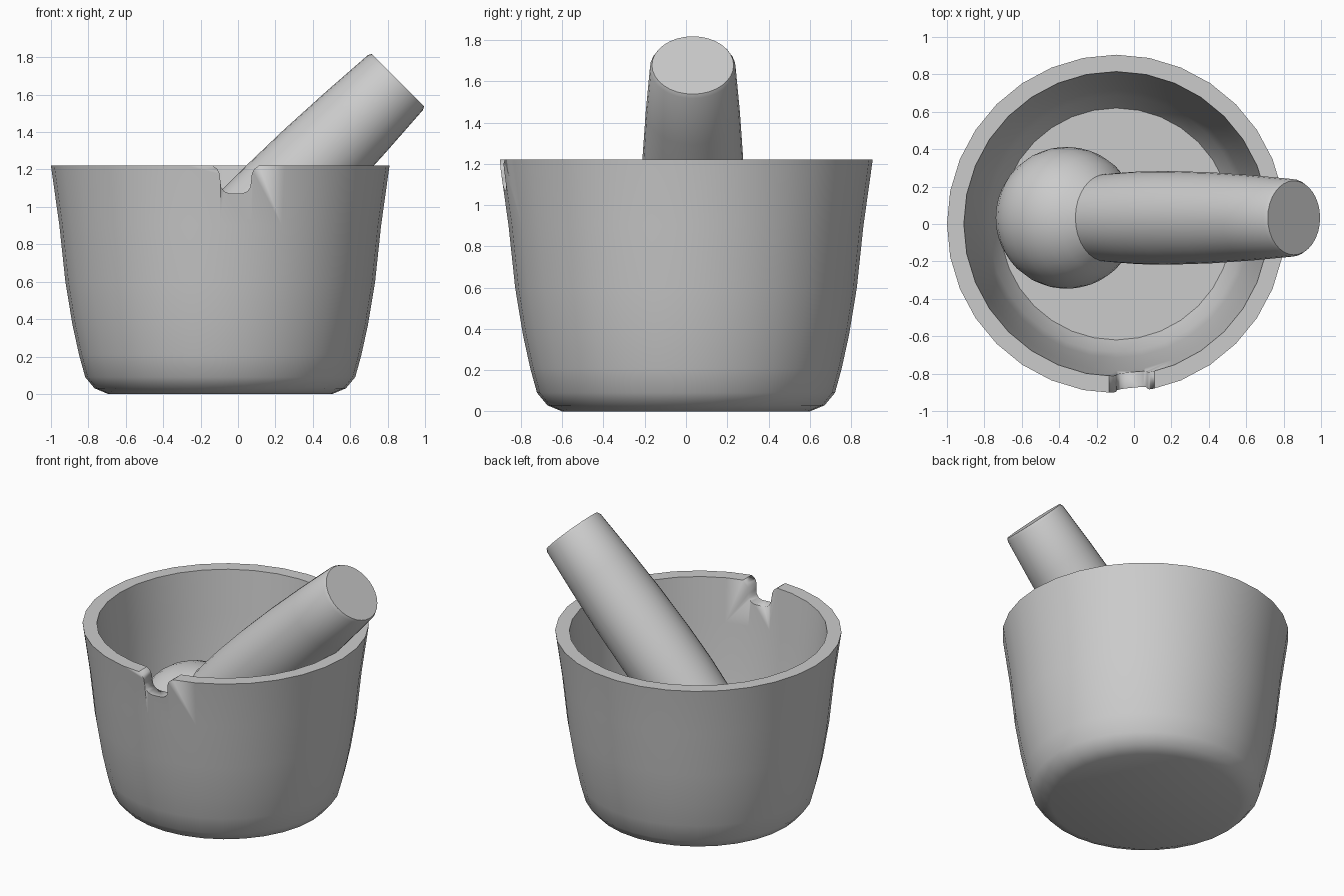
import bpy, bmesh, math
from mathutils import Vector

if "Cube" in bpy.data.objects:
    bpy.data.objects.remove(bpy.data.objects["Cube"])


def make_object(name, bm, angle=35):
    bmesh.ops.recalc_face_normals(bm, faces=bm.faces[:])
    me = bpy.data.meshes.new(name)
    bm.to_mesh(me)
    bm.free()
    ob = bpy.data.objects.new(name, me)
    bpy.context.collection.objects.link(ob)
    if angle:
        bpy.ops.object.select_all(action='DESELECT')
        ob.select_set(True)
        bpy.context.view_layer.objects.active = ob
        bpy.ops.object.shade_smooth_by_angle(angle=math.radians(angle))
    return ob


def lathe(profile, sides):
    # Profile of (radius, height); radius 0 becomes a single pole vertex
    bm = bmesh.new()
    rings = []
    for r, z in profile:
        if r == 0:
            rings.append([bm.verts.new((0, 0, z))] * sides)
        else:
            rings.append([bm.verts.new((r * math.cos(a), r * math.sin(a), z))
                          for a in (2 * math.pi * i / sides for i in range(sides))])
    for lo, hi in zip(rings, rings[1:]):
        for i in range(sides):
            j = (i + 1) % sides
            bm.faces.new(list(dict.fromkeys((lo[i], lo[j], hi[j], hi[i]))))
    return bm


# Bowl: outer wall, flat rim, inner wall, flat floor
bowl = make_object("mortar_bowl", lathe([
    (0, 0), (0.60, 0.0), (0.672, 0.03), (0.722, 0.09), (0.755, 0.21),
    (0.79, 0.37), (0.828, 0.60), (0.86, 0.90), (0.905, 1.22),
    (0.815, 1.22), (0.785, 0.92), (0.755, 0.62), (0.715, 0.36),
    (0.685, 0.21), (0.62, 0.10), (0, 0.10)], 32))
bowl.location = (-0.095, 0, 0)

# Pouring notch cutter: rounded bottom and flared lip, extruded through the front
half = [(0.035, 1.072), (0.062, 1.083), (0.078, 1.105), (0.082, 1.135),
        (0.086, 1.175), (0.098, 1.202), (0.125, 1.222), (0.125, 1.35)]
outline = [(x, z) for x, z in half] + [(-x, z) for x, z in reversed(half)]
bm = bmesh.new()
face = bm.faces.new([bm.verts.new((x - 0.012, -1.1, z)) for x, z in outline])
ext = bmesh.ops.extrude_face_region(bm, geom=[face])
bmesh.ops.translate(bm, vec=(0, 0.5, 0),
                    verts=[v for v in ext["geom"] if isinstance(v, bmesh.types.BMVert)])
cutter = make_object("notch_cutter", bm)
cutter.hide_render = True
cutter.hide_set(True)
cut = bowl.modifiers.new("notch", 'BOOLEAN')
cut.operation = 'DIFFERENCE'
cut.solver = 'EXACT'
cut.object = cutter
bowl.modifiers.move(len(bowl.modifiers) - 1, 0)

# Pestle: ball head flowing into a slightly bulged handle, leaning to the right
R = 0.38
start, end = Vector((-0.36, 0.033, 0.465)), Vector((0.855, 0.033, 1.678))
axis = end - start
L = axis.length
head = [(R * math.sin(t), -R * math.cos(t))
        for t in (math.radians(142) * i / 12 for i in range(1, 13))]
handle = [(0.238, 0.36), (0.248, 0.55), (0.25, 0.80), (0.243, 1.10),
          (0.228, 1.40), (0.208, L - 0.02), (0.198, L), (0, L)]
pestle = make_object("pestle", lathe([(0, -R)] + head + handle, 32))
pestle.location = start
pestle.rotation_euler = axis.to_track_quat('Z', 'Y').to_euler()
